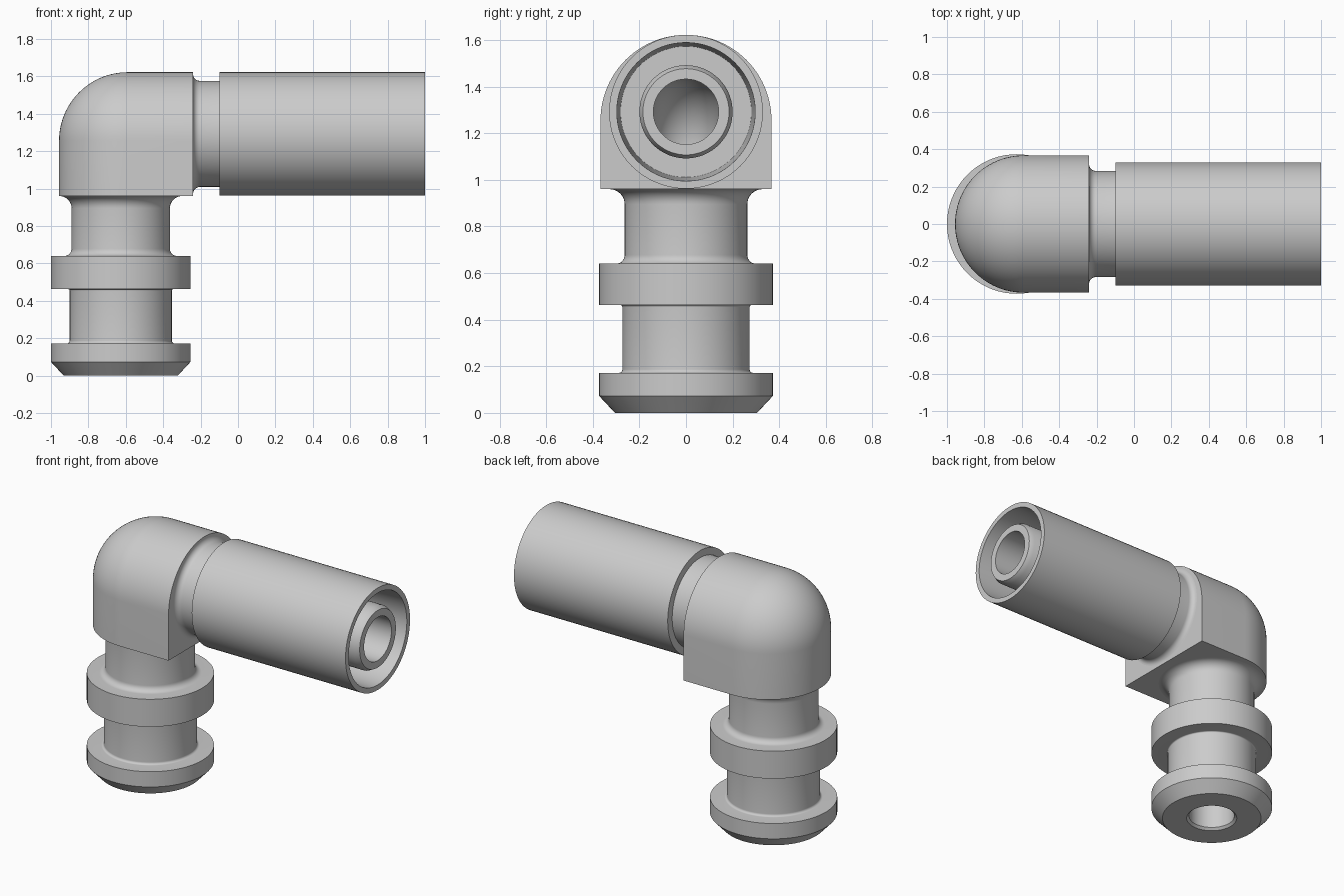
import bpy, bmesh
from math import pi, sin, cos
from mathutils import Vector

if "Cube" in bpy.data.objects:
    bpy.data.objects.remove(bpy.data.objects["Cube"])

SEG = 72
STEM_X = -0.627      # axis of the vertical stem
TUBE_Z = 1.292       # axis of the horizontal tube
BORE = 0.14

grey = bpy.data.materials.new("light grey")
grey.use_nodes = True
colour = (0.6, 0.6, 0.6, 1)
grey.diffuse_color = colour
grey.node_tree.nodes["Principled BSDF"].inputs["Base Color"].default_value = colour


def finish(name, bm):
    bmesh.ops.remove_doubles(bm, verts=bm.verts, dist=1e-5)
    bmesh.ops.recalc_face_normals(bm, faces=bm.faces)
    mesh = bpy.data.meshes.new(name)
    bm.to_mesh(mesh)
    bm.free()
    mesh.materials.append(grey)
    obj = bpy.data.objects.new(name, mesh)
    bpy.context.collection.objects.link(obj)
    return obj


def select(obj):
    bpy.ops.object.select_all(action='DESELECT')
    obj.select_set(True)
    bpy.context.view_layer.objects.active = obj


def smooth(obj):
    select(obj)
    bpy.ops.object.shade_smooth_by_angle(angle=pi / 6)


def loft(name, rings, loop):
    """Skin round sections; rings are (centre, radius, side direction)."""
    bm = bmesh.new()
    rows = []
    for centre, radius, side in rings:
        rows.append([bm.verts.new(centre + radius * (cos(a) * side + sin(a) * Vector((0, 1, 0))))
                     for a in (2 * pi * i / SEG for i in range(SEG))])
    pairs = list(zip(rows, rows[1:]))
    if loop:
        pairs.append((rows[-1], rows[0]))
    else:
        bm.faces.new(rows[0])
        bm.faces.new(rows[-1])
    for p, q in pairs:
        for i in range(SEG):
            j = (i + 1) % SEG
            bm.faces.new((p[i], p[j], q[j], q[i]))
    return finish(name, bm)


def lathe(name, profile, origin, axis, side):
    """Turn a closed (radius, distance) profile round an axis."""
    obj = loft(name, [(Vector(origin) + t * Vector(axis), r, Vector(side)) for r, t in profile], True)
    smooth(obj)
    return obj


def fillet(r, t, size, rising, steps=8):
    """Concave corner between a wall of radius r and a shoulder at t."""
    sign = -1 if rising else 1
    pts = [(r + size * (1 - sin(a)), t + sign * size * (1 - cos(a)))
           for a in (pi / 2 * i / steps for i in range(steps + 1))]
    return pts[::-1] if rising else pts


# Stem with chamfered foot, groove, collar and neck
stem = [(BORE + 0.015, 0), (0.305, 0), (0.373, 0.073), (0.373, 0.172)]
stem += fillet(0.273, 0.172, 0.015, False) + fillet(0.273, 0.462, 0.008, True)
stem += [(0.373, 0.462), (0.373, 0.64)]
stem += fillet(0.263, 0.64, 0.038, False) + fillet(0.263, 0.96, 0.065, True)
stem += [(BORE, 0.96), (BORE, 0.015)]
lathe("stem", stem, (STEM_X, 0, 0), (0, 0, 1), (1, 0, 0))

# Tube with neck, open sleeve and inner nipple
tube = fillet(0.284, -0.24, 0.035, False)
tube += [(0.284, -0.1), (0.33, -0.1), (0.33, 1), (0.297, 1), (0.281, 0.5), (0.2, 0.5),
         (0.2, 0.97), (0.185, 1), (BORE, 1), (BORE, -0.24)]
lathe("tube", tube, (0, 0, TUBE_Z), (1, 0, 0), (0, 0, 1))

# Elbow block: domed rear end, arched top, flat underside and flat joint face
RADIUS, CENTRE_X, BOTTOM, TOP, END = 0.367, -0.59, 0.96, 1.622, -0.24
spring = TOP - RADIUS
half_arch = [(RADIUS, BOTTOM)]
half_arch += [(RADIUS * cos(a), spring + RADIUS * sin(a)) for a in (pi / 2 * i / 24 for i in range(25))]
bm = bmesh.new()
columns = [[bm.verts.new((END, r, z)) for r, z in half_arch]]
for k in range(49):
    a = pi / 2 + pi * k / 48
    columns.append([bm.verts.new((CENTRE_X + r * cos(a), r * sin(a), z)) for r, z in half_arch])
columns.append([bm.verts.new((END, -r, z)) for r, z in half_arch])
for p, q in zip(columns, columns[1:]):
    for i in range(len(half_arch) - 1):
        bm.faces.new((p[i], q[i], q[i + 1], p[i + 1]))
bm.faces.new([c[0] for c in columns])
bm.faces.new(columns[0] + columns[-1][::-1])
elbow = finish("elbow", bm)

# Curved bore through the elbow
BEND = 0.16
path = [(Vector((STEM_X, 0, 0.9)), BORE, Vector((1, 0, 0)))]
for k in range(13):
    a = pi / 2 * k / 12
    side = Vector((cos(a), 0, -sin(a)))
    path.append((Vector((STEM_X + BEND, 0, TUBE_Z - BEND)) - BEND * side, BORE, side))
path.append((Vector((-0.15, 0, TUBE_Z)), BORE, Vector((0, 0, -1))))
cutter = loft("bore_cutter", path, False)
cutter.hide_render = True

cut = elbow.modifiers.new("bore", 'BOOLEAN')
cut.operation = 'DIFFERENCE'
cut.solver = 'EXACT'
cut.object = cutter
select(elbow)
bpy.ops.object.modifier_apply(modifier=cut.name)
bpy.data.objects.remove(cutter)
smooth(elbow)
